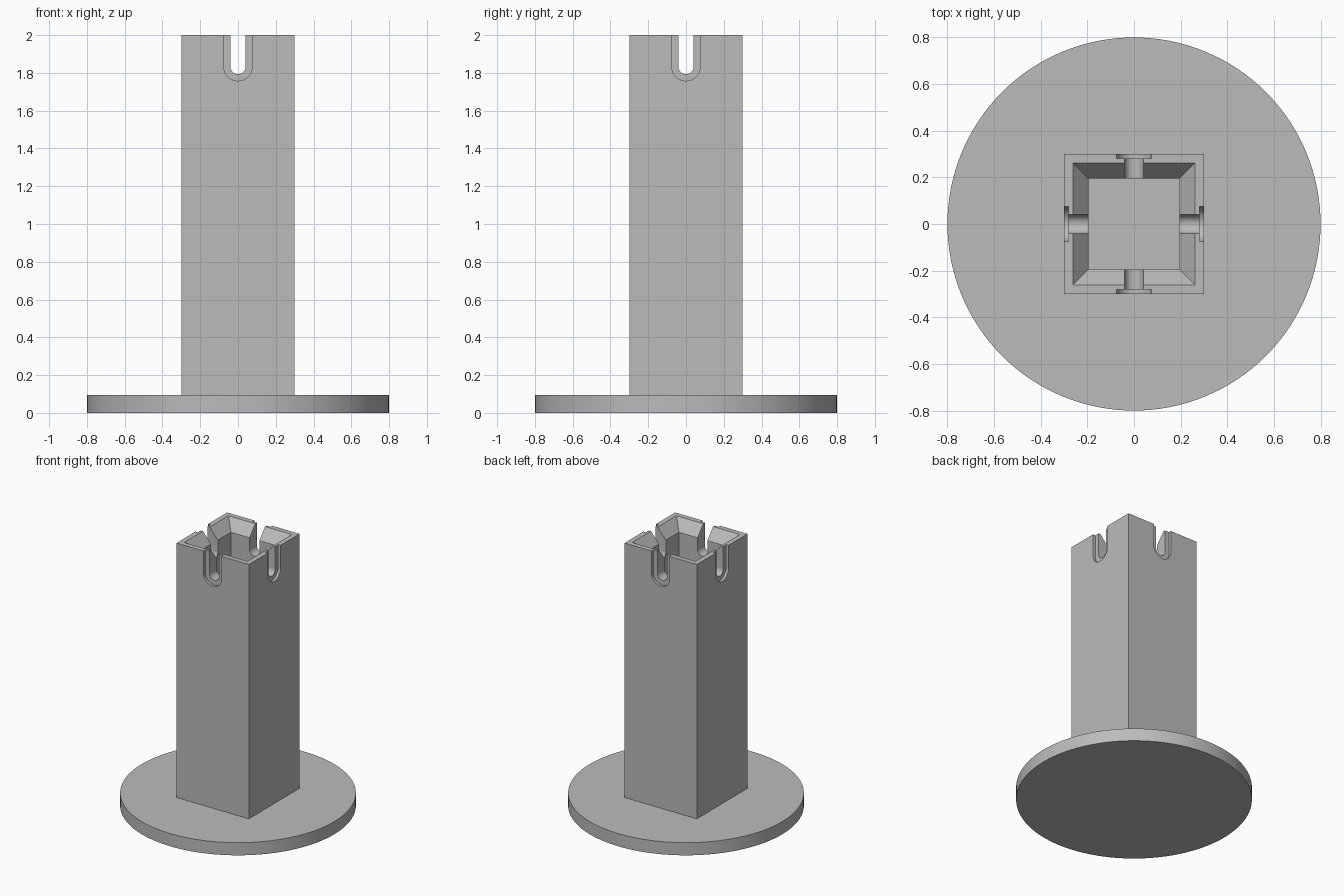
import bpy
import bmesh
from math import pi, cos, sin, radians
from mathutils import Matrix

old = bpy.data.objects.get("Cube")
if old:
    bpy.data.objects.remove(old)

BASE_TOP = 0.095
TOP = 2.0
HALF = 0.3
SLOT_Z = 1.833      # centre of the rounded slot bottoms

grey = bpy.data.materials.new("plain grey")
grey.use_nodes = True
grey.diffuse_color = (0.5, 0.5, 0.5, 1)
grey.node_tree.nodes["Principled BSDF"].inputs["Base Color"].default_value = (0.5, 0.5, 0.5, 1)


def loft(name, rings):
    """Closed solid skinned through rings of equal point count."""
    bm = bmesh.new()
    loops = [[bm.verts.new(p) for p in ring] for ring in rings]
    n = len(loops[0])
    for a, b in zip(loops, loops[1:]):
        for i in range(n):
            j = (i + 1) % n
            bm.faces.new((a[i], a[j], b[j], b[i]))
    bm.faces.new(loops[0])
    bm.faces.new(loops[-1])
    bmesh.ops.recalc_face_normals(bm, faces=bm.faces)
    mesh = bpy.data.meshes.new(name)
    bm.to_mesh(mesh)
    bm.free()
    mesh.materials.append(grey)
    obj = bpy.data.objects.new(name, mesh)
    bpy.context.collection.objects.link(obj)
    return obj


def square(half, z):
    return [(sx * half, sy * half, z) for sx, sy in ((-1, -1), (1, -1), (1, 1), (-1, 1))]


def u_cutter(name, radius, y0, y1, turn):
    """Open-topped slot with a round bottom, running along y, turned about z."""
    steps = 24
    profile = [(radius * cos(pi + pi * i / steps), SLOT_Z + radius * sin(pi + pi * i / steps))
               for i in range(steps + 1)]
    profile += [(radius, TOP + 0.1), (-radius, TOP + 0.1)]
    obj = loft(name, [[(x, y, z) for x, z in profile] for y in (y0, y1)])
    obj.data.transform(Matrix.Rotation(turn, 4, 'Z'))
    return obj


def carve(target, cutters):
    """Cut each solid out of the target, then discard the cutters."""
    for cutter in cutters:
        mod = target.modifiers.new(cutter.name, 'BOOLEAN')
        mod.operation = 'DIFFERENCE'
        mod.solver = 'EXACT'
        mod.object = cutter
    graph = bpy.context.evaluated_depsgraph_get()
    mesh = bpy.data.meshes.new_from_object(target.evaluated_get(graph))
    target.modifiers.clear()
    target.data = mesh
    for cutter in cutters:
        bpy.data.objects.remove(cutter)


def smooth(obj):
    bpy.ops.object.select_all(action='DESELECT')
    obj.select_set(True)
    bpy.context.view_layer.objects.active = obj
    bpy.ops.object.shade_smooth_by_angle(angle=radians(30))


# Round foot
sides = 128
base = loft("base_disc", [[(0.8 * cos(2 * pi * i / sides), 0.8 * sin(2 * pi * i / sides), z)
                           for i in range(sides)] for z in (0, BASE_TOP)])

# Square column with a hollow core that flares at the mouth
column = loft("square_column", [square(HALF, BASE_TOP), square(HALF, TOP)])
core = loft("core_cutter", [square(0.195, BASE_TOP - 0.05), square(0.195, TOP - 0.08),
                            square(0.262, TOP), square(0.262, TOP + 0.1)])

# Through slots and the wider shallow recess on each outer face
slots = [u_cutter("slot_cutter", 0.04, -0.5, 0.5, t * pi / 2) for t in range(2)]
recesses = [u_cutter("recess_cutter", 0.075, -0.4, -0.28, t * pi / 2) for t in range(4)]
carve(column, [core] + slots + recesses)

for part in (base, column):
    smooth(part)
